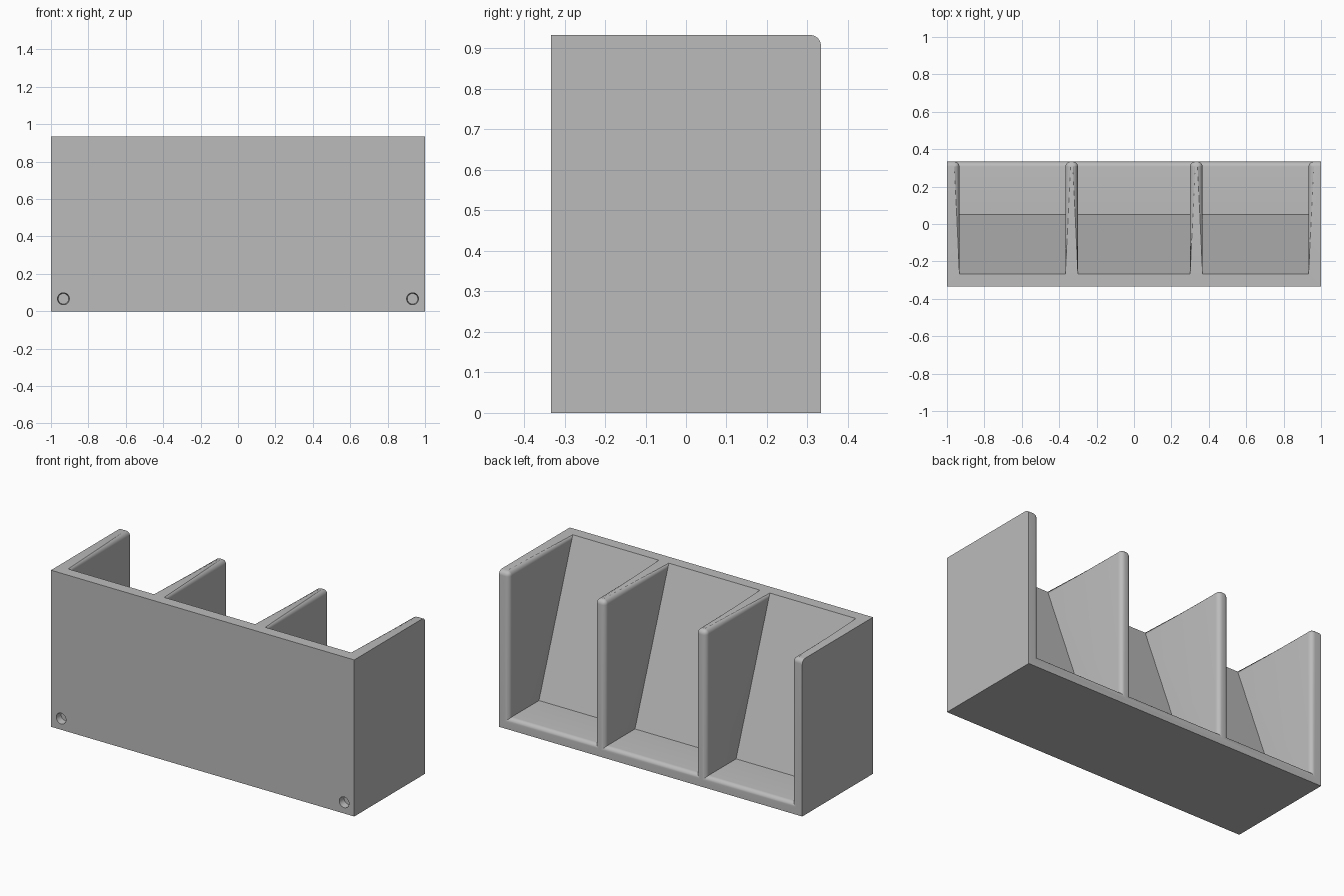
import bpy
import bmesh
import math
from mathutils import Matrix, Vector

default = bpy.data.objects.get("Cube")
if default:
    bpy.data.objects.remove(default, do_unlink=True)

# Overall sizes
W, D, H = 1.0, 1 / 3, 0.9333      # half width, half depth, height
T = 0.0667                        # wall thickness
R = 0.0267                        # rounding radius
SLOPE_FOOT = 0.052                # where the sloped back meets the floor

grey = bpy.data.materials.new("plain grey")
grey.use_nodes = True
grey.diffuse_color = (0.5, 0.5, 0.5, 1)
grey.node_tree.nodes["Principled BSDF"].inputs["Base Color"].default_value = (0.5, 0.5, 0.5, 1)


def add_prism(bm, profile, x0, x1):
    """Extrude a y-z profile along x."""
    face = bm.faces.new([bm.verts.new((x0, y, z)) for y, z in profile])
    new = bmesh.ops.extrude_face_region(bm, geom=[face])["geom"]
    verts = [g for g in new if isinstance(g, bmesh.types.BMVert)]
    bmesh.ops.translate(bm, verts=verts, vec=(x1 - x0, 0, 0))


def make_object(name, bm):
    bmesh.ops.recalc_face_normals(bm, faces=bm.faces[:])
    mesh = bpy.data.meshes.new(name)
    bm.to_mesh(mesh)
    bm.free()
    mesh.materials.append(grey)
    obj = bpy.data.objects.new(name, mesh)
    bpy.context.collection.objects.link(obj)
    return obj


def cut(obj, cutter):
    mod = obj.modifiers.new("cut", "BOOLEAN")
    mod.operation = "DIFFERENCE"
    mod.solver = "EXACT"
    mod.object = cutter
    bpy.context.view_layer.objects.active = obj
    bpy.ops.object.modifier_apply(modifier=mod.name)
    bpy.data.objects.remove(cutter, do_unlink=True)


# Solid block
bm = bmesh.new()
add_prism(bm, [(-D, 0), (D, 0), (D, H), (-D, H)], -W, W)
holder = make_object("divided_holder", bm)

# Three open compartments with a sloped inner wall
front = -D + T
run = (SLOPE_FOOT - front) / (H - T)
over = 0.2
pocket = [(SLOPE_FOOT, T), (D + over, T), (D + over, H + over), (front - run * over, H + over)]
edges_x = [-W + T, -D - T / 2, -D + T / 2, D - T / 2, D + T / 2, W - T]
bm = bmesh.new()
for x0, x1 in zip(edges_x[::2], edges_x[1::2]):
    add_prism(bm, pocket, x0, x1)
cut(holder, make_object("compartment_cutter", bm))

# Round the wall tops, wall ends and floor lip
bm = bmesh.new()
bm.from_mesh(holder.data)
bmesh.ops.remove_doubles(bm, verts=bm.verts[:], dist=0.0001)
bmesh.ops.dissolve_limit(bm, angle_limit=0.01, verts=bm.verts[:], edges=bm.edges[:])
rounded = []
for e in bm.edges:
    a, b = e.verts[0].co, e.verts[1].co
    mid, way = (a + b) / 2, (b - a).normalized()
    inside = abs(mid.x) < W - 0.01
    on_top, on_back = mid.z > H - 0.001, mid.y > D - 0.001
    wall_top = on_top and abs(way.y) > 0.9 and inside
    wall_end = on_back and abs(way.z) > 0.9 and inside
    back_lip = on_back and abs(way.x) > 0.9 and mid.z > 0.01
    if wall_top or wall_end or back_lip:
        rounded.append(e)
bmesh.ops.bevel(bm, geom=rounded, offset=R, offset_type="OFFSET", segments=6,
                profile=0.5, affect="EDGES", clamp_overlap=False)
bm.to_mesh(holder.data)
bm.free()

# Two shallow round holes low on the front
bm = bmesh.new()
for side in (-1, 1):
    place = Matrix.Translation(Vector((side * (W - T), -D, T))) @ Matrix.Rotation(math.pi / 2, 4, "X")
    bmesh.ops.create_cone(bm, cap_ends=True, segments=32, radius1=0.028, radius2=0.036,
                          depth=0.08, matrix=place)
cut(holder, make_object("hole_cutter", bm))

# Smooth the roundings, keep flat faces crisp
bpy.ops.object.select_all(action="DESELECT")
holder.select_set(True)
bpy.context.view_layer.objects.active = holder
bpy.ops.object.shade_smooth_by_angle(angle=math.radians(30))
